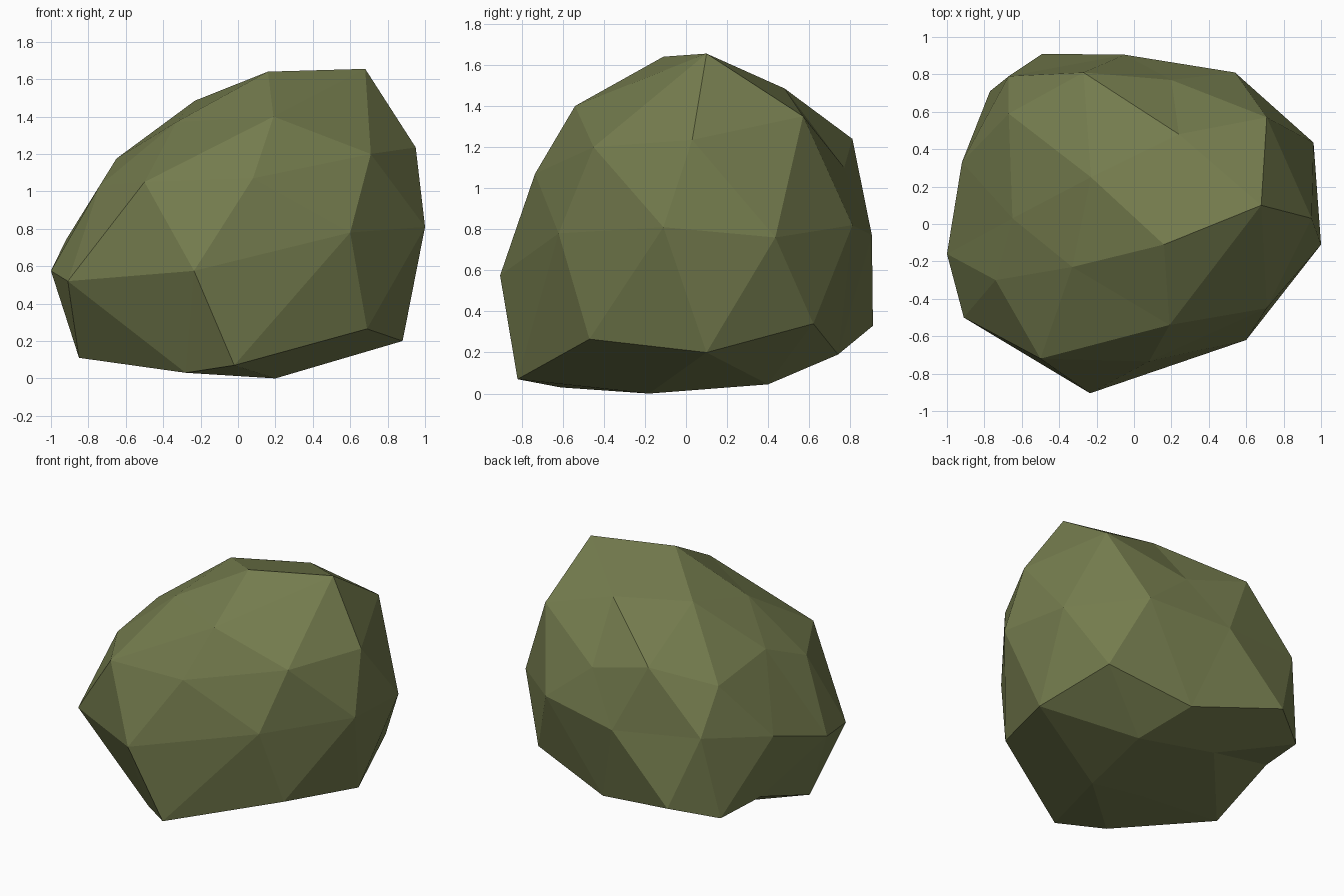
import bpy, bmesh
from mathutils import Vector

# Boulder corners, grouped from crown to underside
CROWN = [(.68, .10, 1.655), (.16, -.11, 1.64), (-.23, .25, 1.485), (.24, .48, 1.485),
         (.71, .57, 1.35), (-.33, -.23, 1.37), (.19, -.54, 1.40)]
SHOULDER = [(.71, -.45, 1.20), (.95, .03, 1.235), (.08, -.735, 1.07), (-.5, -.72, 1.05),
            (-.74, -.30, 1.03), (-.65, .03, 1.175), (-.67, .59, 1.13), (-.27, .81, 1.24),
            (.20, .77, 1.10)]
WAIST = [(1.0, -.11, .81), (.96, .435, .76), (.54, .81, .82), (-.05, .905, .77),
         (-.67, .79, .83), (-.92, .33, .74), (-1.0, -.16, .575), (-.91, -.5, .52),
         (-.235, -.905, .575), (.60, -.62, .78)]
FOOT = [(.69, -.47, .265), (.88, .10, .20), (.73, .62, .34), (.137, .74, .19),
        (-.49, .91, .33), (-.77, .71, .26), (-.83, .34, .29), (-.85, -.18, .11),
        (-.02, -.82, .07)]
UNDERSIDE = [(-.28, -.61, .03), (.20, -.18, 0), (.295, .40, .045), (-.28, .47, .12),
             (-.21, -.15, .04)]

# Wrap a triangle skin over the corners projected to a sphere, so dents survive,
# then push every corner out to its real place
centre = Vector((0, 0, .78))
bm = bmesh.new()
place = {}
for p in CROWN + SHOULDER + WAIST + FOOT + UNDERSIDE:
    p = Vector(p)
    place[bm.verts.new((p - centre).normalized())] = p
bmesh.ops.convex_hull(bm, input=list(bm.verts))
for v in bm.verts:
    v.co = place[v]
bmesh.ops.recalc_face_normals(bm, faces=list(bm.faces))

mesh = bpy.data.meshes.new("boulder")
bm.to_mesh(mesh)
bm.free()
boulder = bpy.data.objects.new("boulder", mesh)
bpy.context.collection.objects.link(boulder)

# Single mossy colour
moss = bpy.data.materials.new("moss green stone")
moss.diffuse_color = (.175, .2, .075, 1)
mesh.materials.append(moss)
